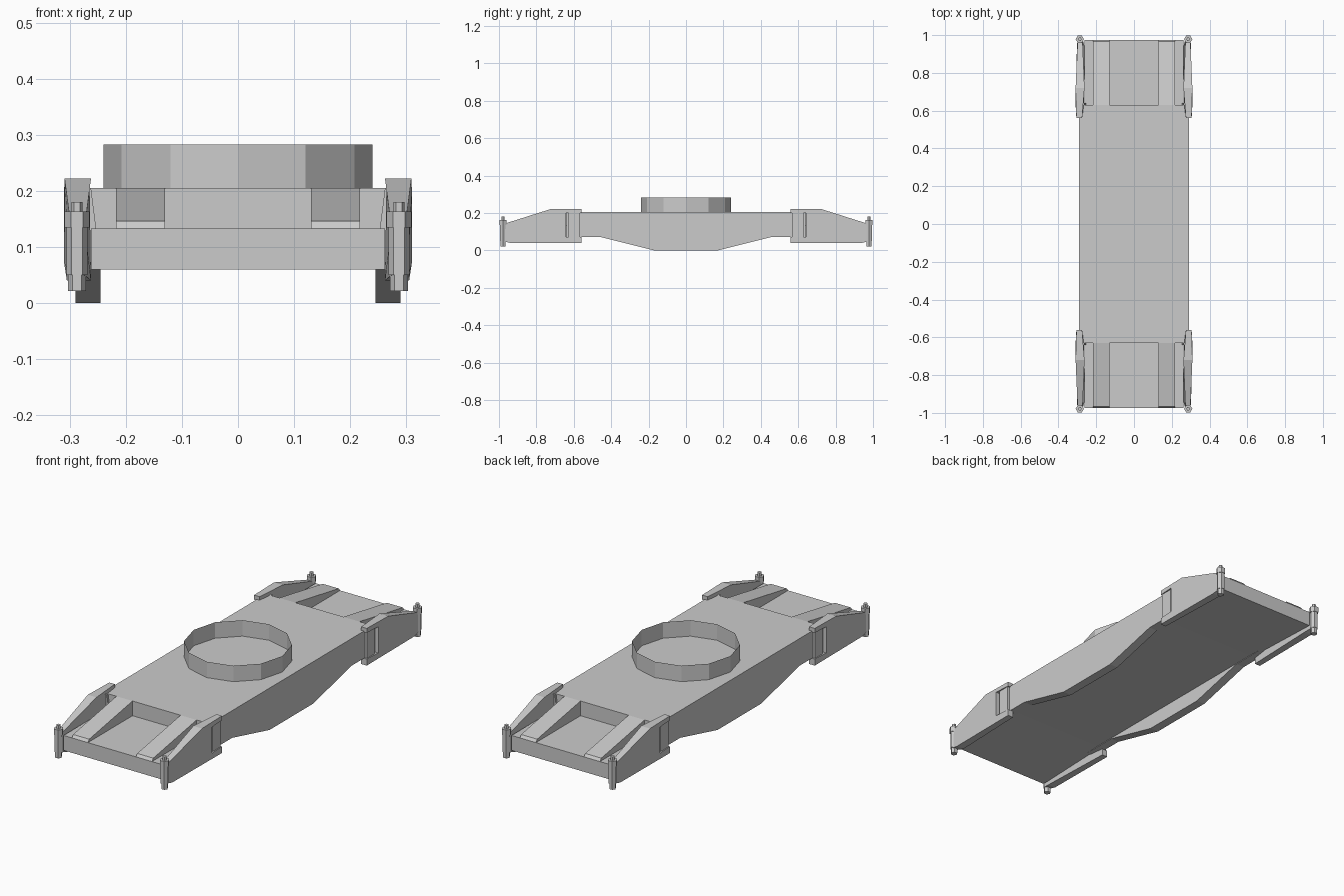
import bpy, bmesh, math

if "Cube" in bpy.data.objects:
    bpy.data.objects.remove(bpy.data.objects["Cube"])


def make(name, bm):
    bmesh.ops.recalc_face_normals(bm, faces=bm.faces)
    me = bpy.data.meshes.new(name)
    bm.to_mesh(me)
    bm.free()
    ob = bpy.data.objects.new(name, me)
    bpy.context.collection.objects.link(ob)
    return ob


def prism(name, pts, x_in, x_out):
    """Closed y-z profile spanned between two x limits (numbers or functions of y, z)."""
    bm = bmesh.new()
    at = lambda f, y, z: f(y, z) if callable(f) else f
    a = [bm.verts.new((at(x_in, y, z), y, z)) for y, z in pts]
    b = [bm.verts.new((at(x_out, y, z), y, z)) for y, z in pts]
    bm.faces.new(a)
    bm.faces.new(b[::-1])
    n = len(pts)
    for i in range(n):
        j = (i + 1) % n
        bm.faces.new((a[i], a[j], b[j], b[i]))
    return make(name, bm)


def mirror(ob, x=True, y=True):
    m = ob.modifiers.new("Mirror", 'MIRROR')
    m.use_axis = (x, y, False)
    m.use_mirror_merge = False


def both_ends(half):
    return half + [(-y, z) for y, z in reversed(half)]


def lerp(t, stops):
    for (a, va), (b, vb) in zip(stops, stops[1:]):
        if t <= b:
            return va + (vb - va) * max(0, (t - a) / (b - a))
    return stops[-1][1]


def block(name, x0, x1, y0, y1, z0, z1):
    return prism(name, [(y0, z0), (y1, z0), (y1, z1), (y0, z1)], x0, x1)


# Main deck: raised middle, lower flat floor at each end
core = both_ends([(0.56, 0.075), (0.975, 0.06), (0.975, 0.133), (0.63, 0.133), (0.63, 0.205)])
prism("deck", core, -0.262, 0.262)

# Side skirts: flush with deck, dipping to the ground amidships
skirt = both_ends([(0.17, 0.0), (0.46, 0.072), (0.64, 0.072), (0.64, 0.205)])
sk = prism("side_skirt", skirt, lambda y, z: 0.245 if z < 0.1 else 0.262,
           lambda y, z: 0.29)
mirror(sk, y=False)

# Sloping ribs on the end floors
rib = prism("end_rib", [(0.63, 0.133), (0.975, 0.133), (0.965, 0.146), (0.63, 0.205)], 0.13, 0.217)
mirror(rib)

# Corner beams: C-shaped opening inboard, sloping nose outboard
beam_pts = [(0.56, 0.04), (0.94, 0.04), (0.985, 0.05), (0.985, 0.138), (0.72, 0.222), (0.56, 0.222),
            (0.56, 0.2), (0.642, 0.2), (0.642, 0.072), (0.56, 0.072)]
inner = [(0.56, 0.275), (0.66, 0.262), (0.94, 0.262), (0.985, 0.273)]
outer = [(0.56, 0.305), (0.66, 0.311), (0.94, 0.302), (0.985, 0.298)]
beam = prism("corner_beam", beam_pts, lambda y, z: lerp(y, inner), lambda y, z: lerp(y, outer))
mirror(beam)

# Upright post within the beam opening
post = block("beam_post", 0.285, 0.302, 0.567, 0.628, 0.07, 0.202)
mirror(post)

# Corner pins: stacked hexagonal sections
bm = bmesh.new()
for r, z0, z1 in [(0.016, 0.022, 0.06), (0.019, 0.05, 0.14), (0.022, 0.135, 0.163), (0.010, 0.163, 0.18)]:
    res = bmesh.ops.create_cone(bm, cap_ends=True, segments=6, radius1=r, radius2=r, depth=z1 - z0)
    for v in res["verts"]:
        x, y, z = v.co
        v.co = (0.287 + y, 0.978 + x, (z0 + z1) / 2 + z)
mirror(make("corner_pin", bm))

# Open twelve-sided turntable ring
bm = bmesh.new()
bmesh.ops.create_cone(bm, cap_ends=False, segments=12, radius1=0.24, radius2=0.24, depth=0.078)
bmesh.ops.translate(bm, verts=bm.verts, vec=(0, 0, 0.244))
make("turntable_ring", bm)
